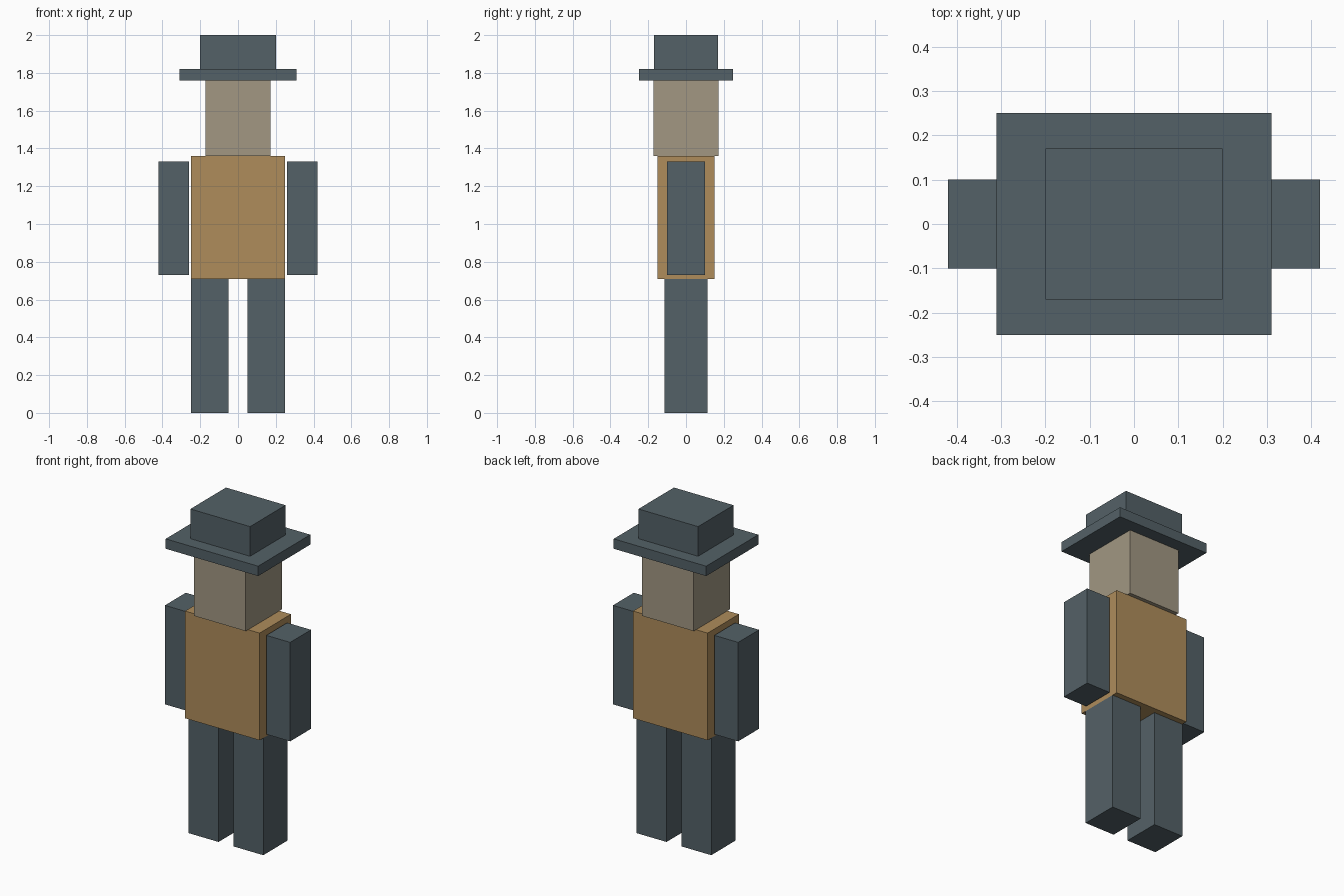
import bpy
import bmesh
from mathutils import Matrix, Vector

if "Cube" in bpy.data.objects:
    bpy.data.objects.remove(bpy.data.objects["Cube"])


def material(name, rgb):
    m = bpy.data.materials.new(name)
    m.diffuse_color = (*rgb, 1.0)
    m.use_nodes = True
    m.node_tree.nodes["Principled BSDF"].inputs["Base Color"].default_value = m.diffuse_color
    return m


slate = material("slate", (0.088, 0.120, 0.136))
tan = material("tan", (0.425, 0.265, 0.105))
beige = material("beige", (0.360, 0.312, 0.225))


def box(name, x, y, z, mat):
    """Box spanning the given (min, max) range on each axis."""
    lo, hi = Vector((x[0], y[0], z[0])), Vector((x[1], y[1], z[1]))
    bm = bmesh.new()
    bmesh.ops.create_cube(bm, size=1.0, matrix=Matrix.Diagonal((*(hi - lo), 1.0)))
    mesh = bpy.data.meshes.new(name)
    bm.to_mesh(mesh)
    bm.free()
    mesh.materials.append(mat)
    obj = bpy.data.objects.new(name, mesh)
    obj.location = (lo + hi) / 2
    bpy.context.collection.objects.link(obj)
    return obj


# Paired limbs
for side, s in (("left", 1), ("right", -1)):
    box(f"{side}_leg", sorted((0.05 * s, 0.25 * s)), (-0.115, 0.115), (0, 0.71), slate)
    box(f"{side}_arm", sorted((0.26 * s, 0.42 * s)), (-0.10, 0.10), (0.73, 1.33), slate)

# Body and head
box("torso", (-0.25, 0.25), (-0.15, 0.15), (0.71, 1.36), tan)
box("head", (-0.173, 0.173), (-0.173, 0.173), (1.36, 1.76), beige)

# Hat
box("hat_brim", (-0.31, 0.31), (-0.25, 0.25), (1.76, 1.82), slate)
box("hat_crown", (-0.20, 0.20), (-0.17, 0.17), (1.82, 2.0), slate)
